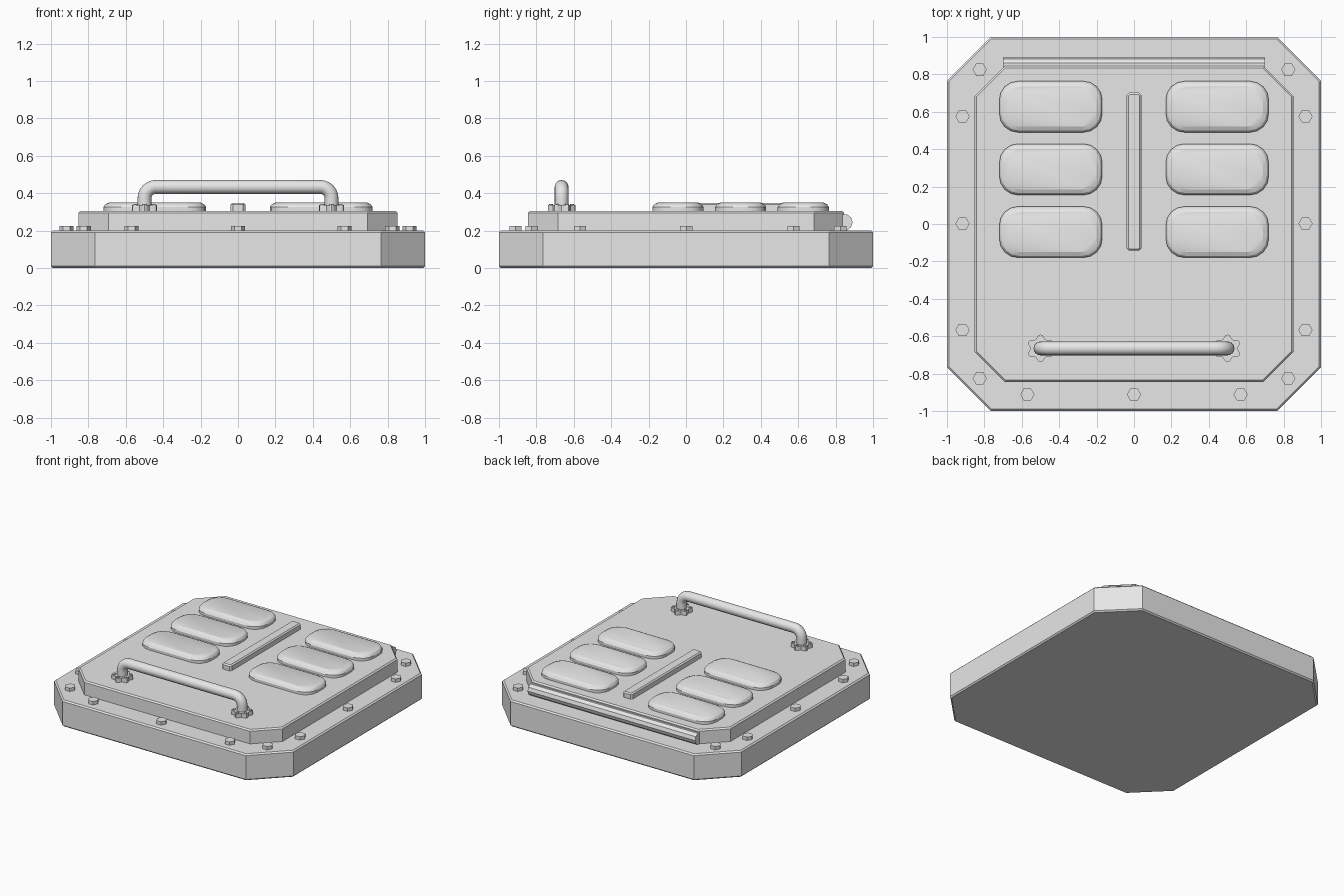
import bpy, bmesh, math
from mathutils import Vector, Matrix

if "Cube" in bpy.data.objects:
    bpy.data.objects.remove(bpy.data.objects["Cube"])

grey = bpy.data.materials.new("plain_grey")
grey.use_nodes = True
COLOUR = (0.8, 0.8, 0.8, 1)
grey.diffuse_color = COLOUR
grey.node_tree.nodes["Principled BSDF"].inputs["Base Color"].default_value = COLOUR


def finish(bm, name, smooth=None):
    bmesh.ops.recalc_face_normals(bm, faces=bm.faces)
    mesh = bpy.data.meshes.new(name)
    bm.to_mesh(mesh)
    bm.free()
    mesh.materials.append(grey)
    ob = bpy.data.objects.new(name, mesh)
    bpy.context.collection.objects.link(ob)
    if smooth:
        bpy.ops.object.select_all(action="DESELECT")
        ob.select_set(True)
        bpy.context.view_layer.objects.active = ob
        bpy.ops.object.shade_smooth_by_angle(angle=math.radians(smooth))
    return ob


def outline(hx, hy, corner, segments):
    """Rectangle with chamfered (1 segment) or rounded corners."""
    points = []
    for i, (sx, sy) in enumerate(((1, 1), (-1, 1), (-1, -1), (1, -1))):
        for k in range(segments + 1):
            a = math.pi / 2 * (i + k / segments)
            points.append((sx * (hx - corner) + corner * math.cos(a),
                           sy * (hy - corner) + corner * math.sin(a)))
    return points


def stacked(name, centre, hx, hy, corner, segments, layers, smooth=None):
    """Skin a plate through (height, inset) layers and cap both ends."""
    bm = bmesh.new()
    rings = []
    for z, inset in layers:
        ring = outline(hx - inset, hy - inset, max(corner - inset * 0.6, 0.002), segments)
        rings.append([bm.verts.new((centre[0] + x, centre[1] + y, z)) for x, y in ring])
    n = len(rings[0])
    for low, high in zip(rings, rings[1:]):
        for i in range(n):
            j = (i + 1) % n
            bm.faces.new((low[i], low[j], high[j], high[i]))
    bm.faces.new(rings[0][::-1])
    bm.faces.new(rings[-1])
    return finish(bm, name, smooth)


def cylinder(bm, centre, radius, z0, z1, sides, matrix=Matrix()):
    place = Matrix.Translation((centre[0], centre[1], (z0 + z1) / 2)) @ matrix
    bmesh.ops.create_cone(bm, cap_ends=True, segments=sides, radius1=radius,
                          radius2=radius, depth=z1 - z0, matrix=place)


# Base slab and raised lid, both with cut corners
stacked("base_slab", (0, 0), 1, 1, 0.235, 1,
        [(0, 0.01), (0.01, 0), (0.19, 0), (0.2, 0.01)])
stacked("lid", (0, 0), 0.852, 0.845, 0.16, 1,
        [(0.19, 0), (0.295, 0), (0.305, 0.01)])

# Raised pads in two columns, and the rib between them
for side, x in (("right", -0.445), ("left", 0.445)):
    for row, y in enumerate((0.627, 0.292, -0.043)):
        stacked(f"pad_{side}_{row + 1}", (x, y), 0.275, 0.137, 0.1, 4,
                [(0.3, 0), (0.325, 0), (0.34, 0.01), (0.35, 0.03)], 25)
stacked("centre_rib", (0, 0.28), 0.039, 0.422, 0.012, 1,
        [(0.3, 0), (0.339, 0), (0.348, 0.009)])

# Hinge barrel along the back edge
bm = bmesh.new()
bmesh.ops.create_cone(bm, cap_ends=True, segments=10, radius1=0.045, radius2=0.045,
                      depth=1.4, matrix=Matrix.Translation((0, 0.846, 0.244))
                      @ Matrix.Rotation(math.pi / 2, 4, "Y"))
finish(bm, "hinge_barrel")

# Hexagonal bolts around the rim, none along the hinge
bolts = [(s * 0.917, y) for s in (-1, 1) for y in (-0.567, 0.002, 0.575)]
bolts += [(s * 0.825, t * 0.825) for s in (-1, 1) for t in (-1, 1)]
bolts += [(x, -0.912) for x in (-0.57, 0, 0.57)]
bm = bmesh.new()
for spot in bolts:
    cylinder(bm, spot, 0.038, 0.195, 0.225, 6, Matrix.Rotation(math.pi / 2, 4, "Z"))
finish(bm, "rim_bolts")

# Handle: bent round bar swept along an arch
HANDLE_Y, HALF, TOP, BEND, BAR = -0.665, 0.5, 0.433, 0.06, 0.037
path = [(-HALF, 0.3)]
for cx, start in ((-HALF + BEND, math.pi), (HALF - BEND, math.pi / 2)):
    for k in range(7):
        a = start - math.pi / 2 * k / 6
        path.append((cx + BEND * math.cos(a), TOP - BEND + BEND * math.sin(a)))
path.append((HALF, 0.3))
bm = bmesh.new()
rings = []
for i, (x, z) in enumerate(path):
    before = Vector(path[max(i - 1, 0)])
    after = Vector(path[min(i + 1, len(path) - 1)])
    t = (after - before).normalized()
    if i in (0, len(path) - 1):
        t = Vector((0, 1 if i == 0 else -1))
    ring = []
    for k in range(16):
        a = math.tau * k / 16
        off = BAR * math.cos(a)
        ring.append(bm.verts.new((x - t.y * off, HANDLE_Y + BAR * math.sin(a), z + t.x * off)))
    rings.append(ring)
for low, high in zip(rings, rings[1:]):
    for i in range(16):
        j = (i + 1) % 16
        bm.faces.new((low[i], low[j], high[j], high[i]))
finish(bm, "handle_bar", 40)

# Lobed handle feet with small studs
for side, s in (("right", -1), ("left", 1)):
    bm = bmesh.new()
    ring = []
    for k in range(48):
        a = math.tau * k / 48 + math.pi / 2
        r = 0.064 + 0.01 * math.cos(6 * (a - math.pi / 2))
        ring.append(bm.verts.new((s * HALF + r * math.cos(a), HANDLE_Y + r * math.sin(a), 0.3)))
    base = bm.faces.new(ring)
    top = bmesh.ops.extrude_face_region(bm, geom=[base])["geom"]
    bmesh.ops.translate(bm, vec=(0, 0, 0.036),
                        verts=[v for v in top if isinstance(v, bmesh.types.BMVert)])
    for k in range(6):
        a = math.tau * k / 6 + math.pi / 2
        cylinder(bm, (s * HALF + 0.056 * math.cos(a), HANDLE_Y + 0.056 * math.sin(a)),
                 0.011, 0.33, 0.343, 8)
    finish(bm, f"handle_foot_{side}", 30)
